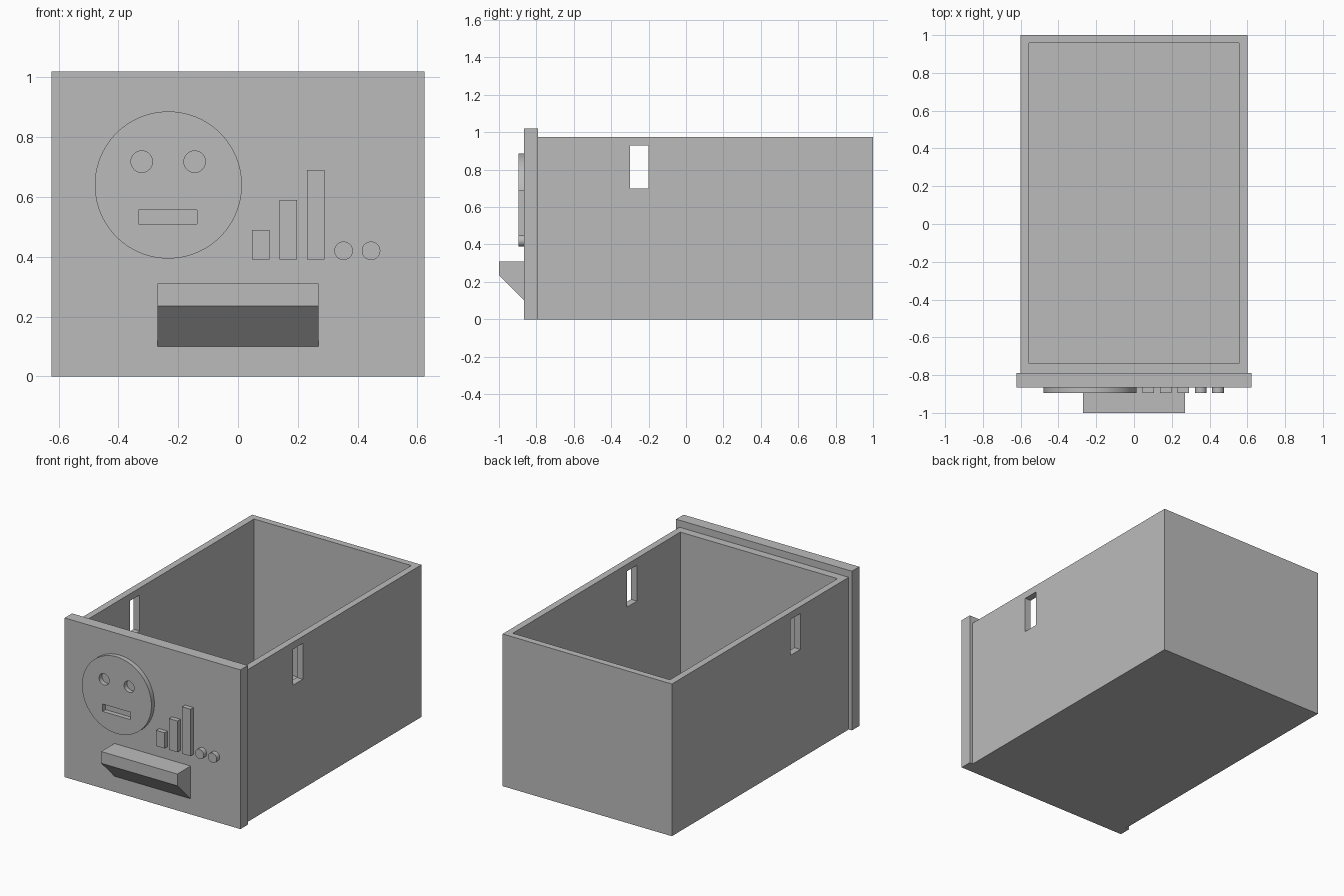
import bpy
import bmesh
import math

cube = bpy.data.objects.get("Cube")
if cube:
    bpy.data.objects.remove(cube, do_unlink=True)

GREY = (0.5, 0.5, 0.5, 1)
mat = bpy.data.materials.new("plain grey")
mat.use_nodes = True
mat.diffuse_color = GREY
mat.node_tree.nodes["Principled BSDF"].inputs["Base Color"].default_value = GREY


def finish(name, bm):
    bmesh.ops.recalc_face_normals(bm, faces=bm.faces)
    mesh = bpy.data.meshes.new(name)
    bm.to_mesh(mesh)
    bm.free()
    mesh.materials.append(mat)
    obj = bpy.data.objects.new(name, mesh)
    bpy.context.collection.objects.link(obj)
    return obj


def box(name, x, y, z):
    """Box from (min, max) ranges."""
    bm = bmesh.new()
    bmesh.ops.create_cube(bm, size=1)
    for v in bm.verts:
        v.co = [r[0] if c < 0 else r[1] for c, r in zip(v.co, (x, y, z))]
    return finish(name, bm)


def disc(name, x, z, radius, y, segments=64):
    """Cylinder with its axis along y."""
    bm = bmesh.new()
    rim = [2 * math.pi * i / segments for i in range(segments)]
    face = bm.faces.new([bm.verts.new((x + radius * math.cos(a), y[0],
                                       z + radius * math.sin(a))) for a in rim])
    grown = bmesh.ops.extrude_face_region(bm, geom=[face])["geom"]
    bmesh.ops.translate(bm, vec=(0, y[1] - y[0], 0),
                        verts=[g for g in grown if isinstance(g, bmesh.types.BMVert)])
    return finish(name, bm)


def select(obj):
    bpy.ops.object.select_all(action="DESELECT")
    obj.select_set(True)
    bpy.context.view_layer.objects.active = obj


def cut(obj, *cutters):
    for cutter in cutters:
        cutter.hide_render = True
        mod = obj.modifiers.new("cut", "BOOLEAN")
        mod.operation = "DIFFERENCE"
        mod.solver = "EXACT"
        mod.object = cutter
        select(obj)
        bpy.ops.object.modifier_apply(modifier=mod.name)
        bpy.data.objects.remove(cutter, do_unlink=True)


def smooth(obj):
    select(obj)
    bpy.ops.object.shade_smooth_by_angle(angle=math.radians(30))


FRONT = -0.865            # front surface of the panel
RELIEF = (-0.895, FRONT)  # raised decoration
THROUGH = (-0.95, FRONT + 0.001)

# Open drawer box with a slot in each side wall
body = box("drawer_box", (-0.6, 0.6), (-0.79, 1), (0, 0.975))
cut(body,
    box("cavity", (-0.557, 0.557), (-0.738, 0.958), (0.045, 1.2)),
    box("side_slots", (-0.8, 0.8), (-0.3, -0.2), (0.7, 0.93)))

# Front panel
box("front_panel", (-0.623, 0.623), (FRONT, -0.79), (0, 1.02))

# Round face with eye and mouth openings
face = disc("round_face", -0.233, 0.64, 0.246, RELIEF, 96)
cut(face,
    disc("eye_cutter", -0.322, 0.718, 0.036, THROUGH, 32),
    disc("eye_cutter", -0.145, 0.718, 0.036, THROUGH, 32),
    box("mouth_cutter", (-0.332, -0.137), THROUGH, (0.51, 0.557)))
smooth(face)

# Rising bars and two dots
for i in range(3):
    left = 0.046 + 0.092 * i
    box(f"bar_{i + 1}", (left, left + 0.06), RELIEF, (0.39, 0.49 + 0.1 * i))
for i in range(2):
    smooth(disc(f"dot_{i + 1}", 0.353 + 0.092 * i, 0.42, 0.031, RELIEF, 32))

# Handle with a sloping underside
bm = bmesh.new()
profile = [(FRONT, 0.31), (-1, 0.31), (-1, 0.235), (FRONT, 0.1)]
ends = [[bm.verts.new((x, y, z)) for y, z in profile] for x in (-0.27, 0.27)]
for end in ends:
    bm.faces.new(end)
for i in range(4):
    j = (i + 1) % 4
    bm.faces.new((ends[0][i], ends[0][j], ends[1][j], ends[1][i]))
finish("handle", bm)
